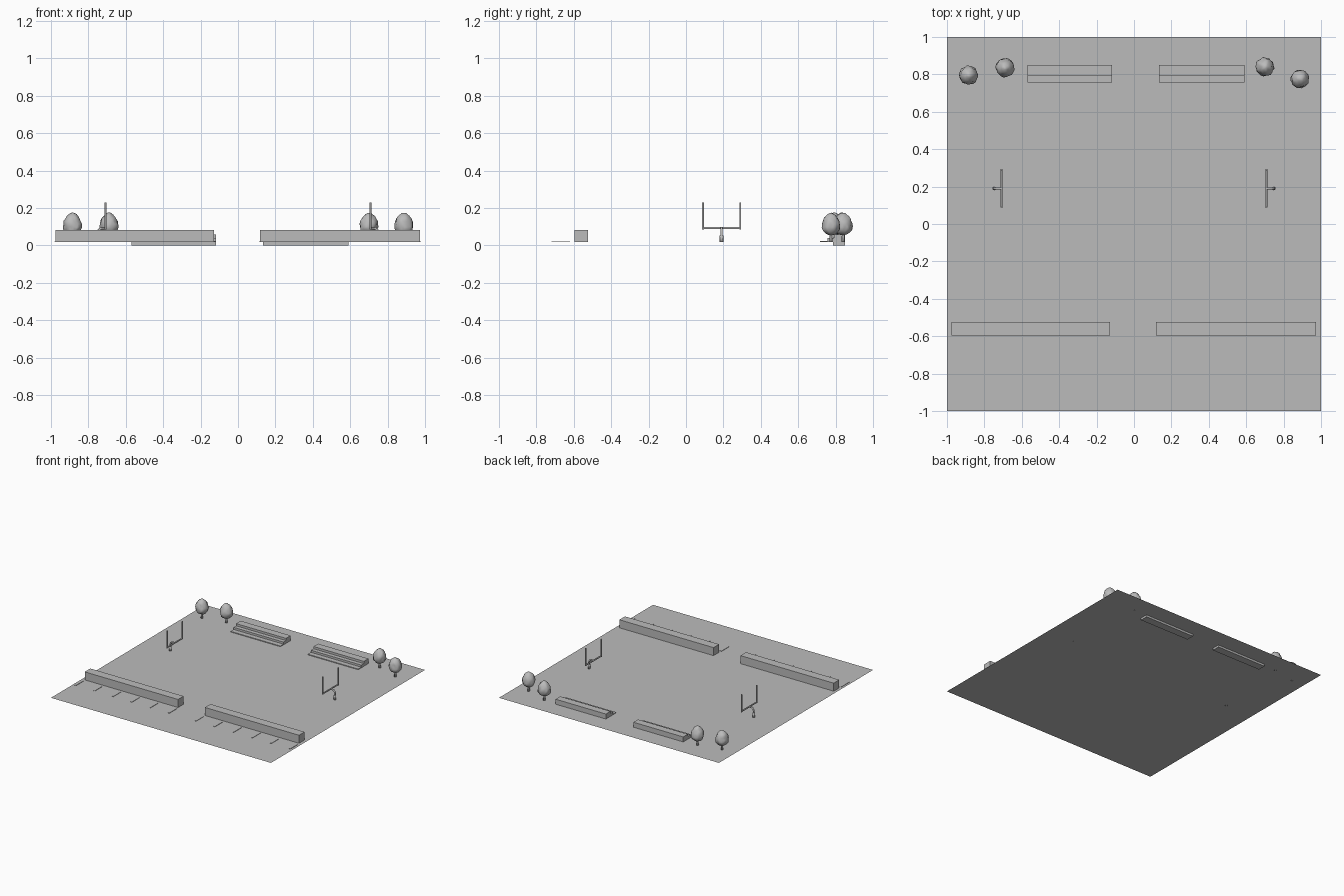
import bpy, bmesh, random
from mathutils import Vector

default = bpy.data.objects.get("Cube")
if default:
    bpy.data.objects.remove(default, do_unlink=True)

random.seed(4)
GROUND = 0.017

grey = bpy.data.materials.new("plain_grey")
grey.use_nodes = True
GREY = (0.5, 0.5, 0.5, 1)
grey.diffuse_color = GREY
grey.node_tree.nodes["Principled BSDF"].inputs["Base Color"].default_value = GREY


def finish(name, bm, smooth=False):
    bmesh.ops.recalc_face_normals(bm, faces=bm.faces[:])
    mesh = bpy.data.meshes.new(name)
    for face in bm.faces:
        face.smooth = smooth
    bm.to_mesh(mesh)
    bm.free()
    mesh.materials.append(grey)
    obj = bpy.data.objects.new(name, mesh)
    bpy.context.collection.objects.link(obj)
    return obj


def add_box(bm, x, y, z):
    """Add a box given its (low, high) range on each axis."""
    verts = bmesh.ops.create_cube(bm, size=1)["verts"]
    for v in verts:
        v.co = Vector([lo + (hi - lo) * (c + 0.5) for c, (lo, hi) in zip(v.co, (x, y, z))])


def box(name, x, y, z):
    bm = bmesh.new()
    add_box(bm, x, y, z)
    return finish(name, bm)


# Flat field, one face thick
bm = bmesh.new()
bmesh.ops.create_grid(bm, x_segments=1, y_segments=1, size=1)
bmesh.ops.translate(bm, verts=bm.verts[:], vec=(0, 0, GROUND))
finish("field", bm)


# Long front buildings with parking stripes before them
for side, x0, x1 in (("right", -0.975, -0.127), ("left", 0.117, 0.973)):
    box(side + "_building", (x0, x1), (-0.597, -0.525), (GROUND, 0.083))
    bm = bmesh.new()
    for i in range(6):
        x = x0 + (x1 - x0) * i / 5
        add_box(bm, (x - 0.006, x + 0.006), (-0.72, -0.62), (GROUND, GROUND + 0.003))
    finish(side + "_parking_stripes", bm)


# Stepped bleachers, sunk a little through the field
for side, x0, x1 in (("right", -0.57, -0.117), ("left", 0.133, 0.59)):
    bm = bmesh.new()
    profile = [(0.717, GROUND), (0.717, 0.023), (0.757, 0.023), (0.757, 0.040),
               (0.79, 0.040), (0.79, 0.058), (0.85, 0.058), (0.85, 0), (0.785, 0), (0.785, GROUND)]
    face = bm.faces.new([bm.verts.new((x0, y, z)) for y, z in profile])
    swept = bmesh.ops.extrude_face_region(bm, geom=[face])["geom"]
    bmesh.ops.translate(bm, vec=(x1 - x0, 0, 0),
                        verts=[g for g in swept if isinstance(g, bmesh.types.BMVert)])
    finish(side + "_bleachers", bm)


def tube(name, paths):
    """Round bars following each (radius, points) path."""
    curve = bpy.data.curves.new(name, "CURVE")
    curve.dimensions = "3D"
    curve.bevel_depth = 1
    curve.bevel_resolution = 1
    curve.use_fill_caps = True
    for radius, points in paths:
        spline = curve.splines.new("POLY")
        spline.points.add(len(points) - 1)
        for p, co in zip(spline.points, points):
            p.co = (*co, 1)
            p.radius = radius
    curve.materials.append(grey)
    obj = bpy.data.objects.new(name, curve)
    bpy.context.collection.objects.link(obj)


# Goal posts with a bent support on the outer side
for side, sign in (("right", -1), ("left", 1)):
    x, y, low, high = sign * 0.708, 0.19, 0.092, 0.23
    base = x + sign * 0.04
    tube(side + "_goal", [
        (0.006, [(x, y - 0.1, low), (x, y + 0.1, low)]),
        (0.006, [(x, y - 0.1, low - 0.006), (x, y - 0.1, high)]),
        (0.006, [(x, y + 0.1, low - 0.006), (x, y + 0.1, high)]),
        (0.007, [(base, y, GROUND), (base, y, 0.07), (base - sign * 0.005, y, 0.083),
                 (base - sign * 0.016, y, low), (x, y, low)]),
    ])
    bm = bmesh.new()
    bmesh.ops.create_cone(bm, cap_ends=True, segments=8, radius1=0.01, radius2=0.01, depth=0.035)
    bmesh.ops.translate(bm, verts=bm.verts[:], vec=(base, y, GROUND + 0.0175))
    finish(side + "_goal_padding", bm, True)
    bpy.context.view_layer.objects.active = bpy.data.objects[side + "_goal_padding"]


# Bushy trees, broad near the base and ruffled
places = [(-0.885, 0.795), (-0.69, 0.835), (0.70, 0.84), (0.887, 0.775)]
for number, (tx, ty) in enumerate(places, 1):
    bm = bmesh.new()
    bmesh.ops.create_cone(bm, cap_ends=True, segments=8, radius1=0.009, radius2=0.006, depth=0.06)
    bmesh.ops.translate(bm, verts=bm.verts[:], vec=(tx, ty, GROUND + 0.03))
    finish("tree_trunk_%d" % number, bm, True)

    bm = bmesh.new()
    bmesh.ops.create_icosphere(bm, subdivisions=3, radius=1)
    for v in bm.verts:
        n = v.co.copy()
        ruffle = random.uniform(0.92, 1.1)
        width = 0.048 * (1 - 0.18 * n.z) * ruffle
        v.co = (tx + n.x * width, ty + n.y * width, 0.114 + n.z * 0.061 * random.uniform(0.94, 1.04))
    finish("tree_crown_%d" % number, bm, True)
